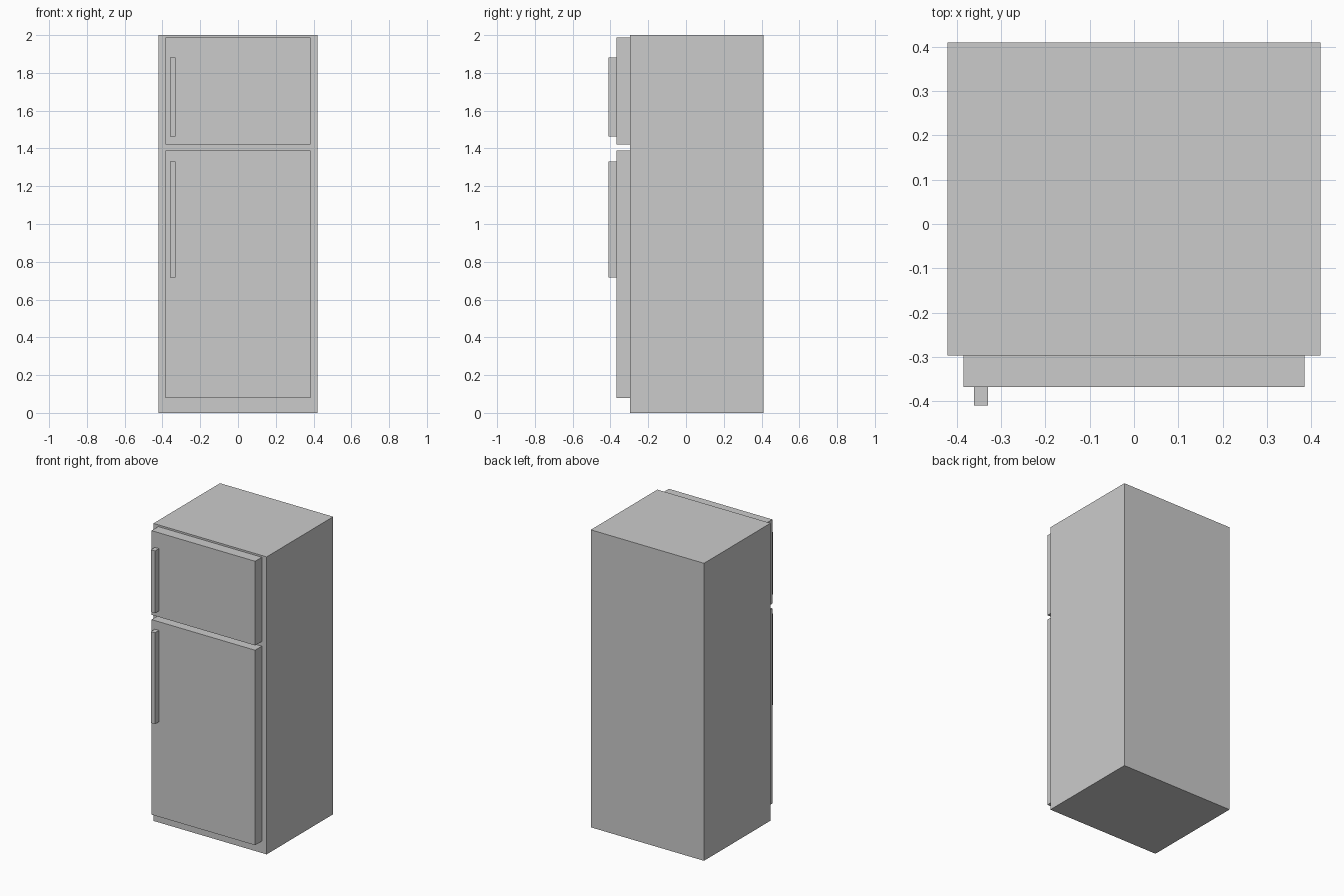
import bpy

if "Cube" in bpy.data.objects:
    bpy.data.objects.remove(bpy.data.objects["Cube"])


def box(name, x, y, z):
    """Box from (min, max) ranges on each axis."""
    bpy.ops.mesh.primitive_cube_add(size=1, location=[sum(r) / 2 for r in (x, y, z)])
    ob = bpy.context.object
    ob.name = name
    ob.scale = [r[1] - r[0] for r in (x, y, z)]
    bpy.ops.object.transform_apply(location=False, rotation=False, scale=True)
    return ob


BODY_FRONT, DOOR_FRONT, HANDLE_FRONT = -0.297, -0.368, -0.41

# Cabinet
box("cabinet", (-0.421, 0.421), (BODY_FRONT, 0.41), (0, 2))

# Doors with their bar handles: name, door z range, handle z range
for name, door_z, handle_z in (
    ("freezer", (1.422, 1.988), (1.463, 1.882)),
    ("fridge", (0.079, 1.39), (0.718, 1.332)),
):
    box(name + "_door", (-0.385, 0.385), (DOOR_FRONT, BODY_FRONT), door_z)
    box(name + "_handle", (-0.361, -0.33), (HANDLE_FRONT, DOOR_FRONT), handle_z)
